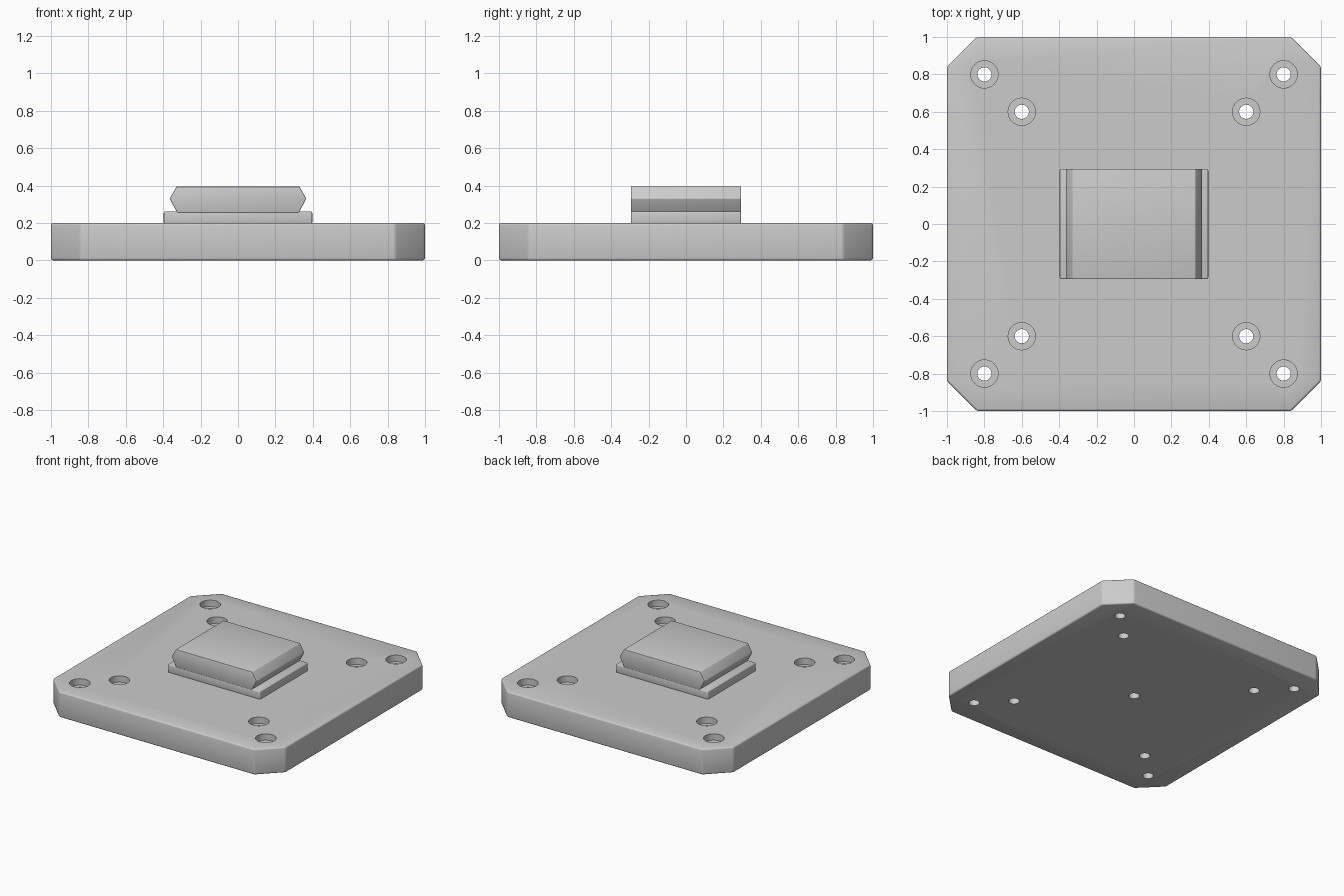
import bpy
import bmesh
import math

old = bpy.data.objects.get("Cube")
if old:
    bpy.data.objects.remove(old, do_unlink=True)

# Single plain grey
GREY = (0.6, 0.6, 0.6, 1.0)
grey = bpy.data.materials.new("plain grey")
grey.use_nodes = True
grey.diffuse_color = GREY
grey.node_tree.nodes["Principled BSDF"].inputs["Base Color"].default_value = GREY


def make_object(name, bm):
    bmesh.ops.recalc_face_normals(bm, faces=bm.faces)
    mesh = bpy.data.meshes.new(name)
    bm.to_mesh(mesh)
    bm.free()
    mesh.materials.append(grey)
    obj = bpy.data.objects.new(name, mesh)
    bpy.context.collection.objects.link(obj)
    return obj


def prism(name, outline, direction):
    """Extrude a closed 3D outline along a direction."""
    bm = bmesh.new()
    face = bm.faces.new([bm.verts.new(p) for p in outline])
    result = bmesh.ops.extrude_face_region(bm, geom=[face])
    verts = [v for v in result["geom"] if isinstance(v, bmesh.types.BMVert)]
    bmesh.ops.translate(bm, verts=verts, vec=direction)
    return make_object(name, bm)


def add_bevel(obj, width):
    mod = obj.modifiers.new("soft edges", "BEVEL")
    mod.width = width
    mod.segments = 3
    mod.limit_method = "ANGLE"
    mod.angle_limit = math.radians(30)


def add_turned(bm, x, y, profile, sides=32):
    """Closed turned solid from (radius, height) pairs, bottom to top."""
    rings = [[bm.verts.new((x + r * math.cos(math.tau * i / sides),
                            y + r * math.sin(math.tau * i / sides), z))
              for i in range(sides)] for r, z in profile]
    bm.faces.new(rings[0])
    bm.faces.new(rings[-1])
    for low, high in zip(rings, rings[1:]):
        for i in range(sides):
            j = (i + 1) % sides
            bm.faces.new((low[i], low[j], high[j], high[i]))


# Base plate with chamfered corners
EDGE, CUT, TOP = 1.0, 0.84, 0.2
corner = [(EDGE, CUT), (CUT, EDGE)]
outline = []
for turn in range(4):
    outline += [(x, y, 0) for x, y in corner]
    corner = [(-y, x) for x, y in corner]
plate = prism("base_plate", outline, (0, 0, TOP))
add_bevel(plate, 0.012)

# Counterbored screw holes on both diagonals, and a blind hole in the middle
HOLE, BORE, FLOOR = 0.038, 0.073, 0.15
screw = [(HOLE, -0.1), (HOLE, FLOOR), (BORE, FLOOR), (BORE, 0.3)]
bm = bmesh.new()
for d in (0.6, 0.8):
    for sx in (-1, 1):
        for sy in (-1, 1):
            add_turned(bm, sx * d, sy * d, screw)
add_turned(bm, 0, 0, [(HOLE, -0.1), (HOLE, 0.19)])
cutter = make_object("hole_cutter", bm)
cutter.hide_render = True
cutter.hide_set(True)
drill = plate.modifiers.new("holes", "BOOLEAN")
drill.object = cutter
drill.operation = "DIFFERENCE"
drill.solver = "EXACT"

# Foot below the dovetail
half = 0.295
foot = prism("dovetail_foot",
             [(x, y, 0.195) for x, y in ((-0.397, -half), (0.397, -half),
                                         (0.397, half), (-0.397, half))],
             (0, 0, 0.067))
add_bevel(foot, 0.008)

# Dovetail rail with V-grooved flanks
side = [(0.325, 0.255), (0.365, 0.33), (0.328, 0.395)]
section = side + [(-x, z) for x, z in reversed(side)]
rail = prism("dovetail_rail", [(x, -half, z) for x, z in section],
             (0, 2 * half, 0))
add_bevel(rail, 0.004)

# Smooth rounded edges, flat faces; bake the modifiers and drop the cutter
for obj in (plate, foot, rail):
    bpy.ops.object.select_all(action="DESELECT")
    obj.select_set(True)
    bpy.context.view_layer.objects.active = obj
    for mod in list(obj.modifiers):
        bpy.ops.object.modifier_apply(modifier=mod.name)
    bpy.ops.object.shade_smooth_by_angle(angle=math.radians(35))
bpy.data.objects.remove(cutter, do_unlink=True)
